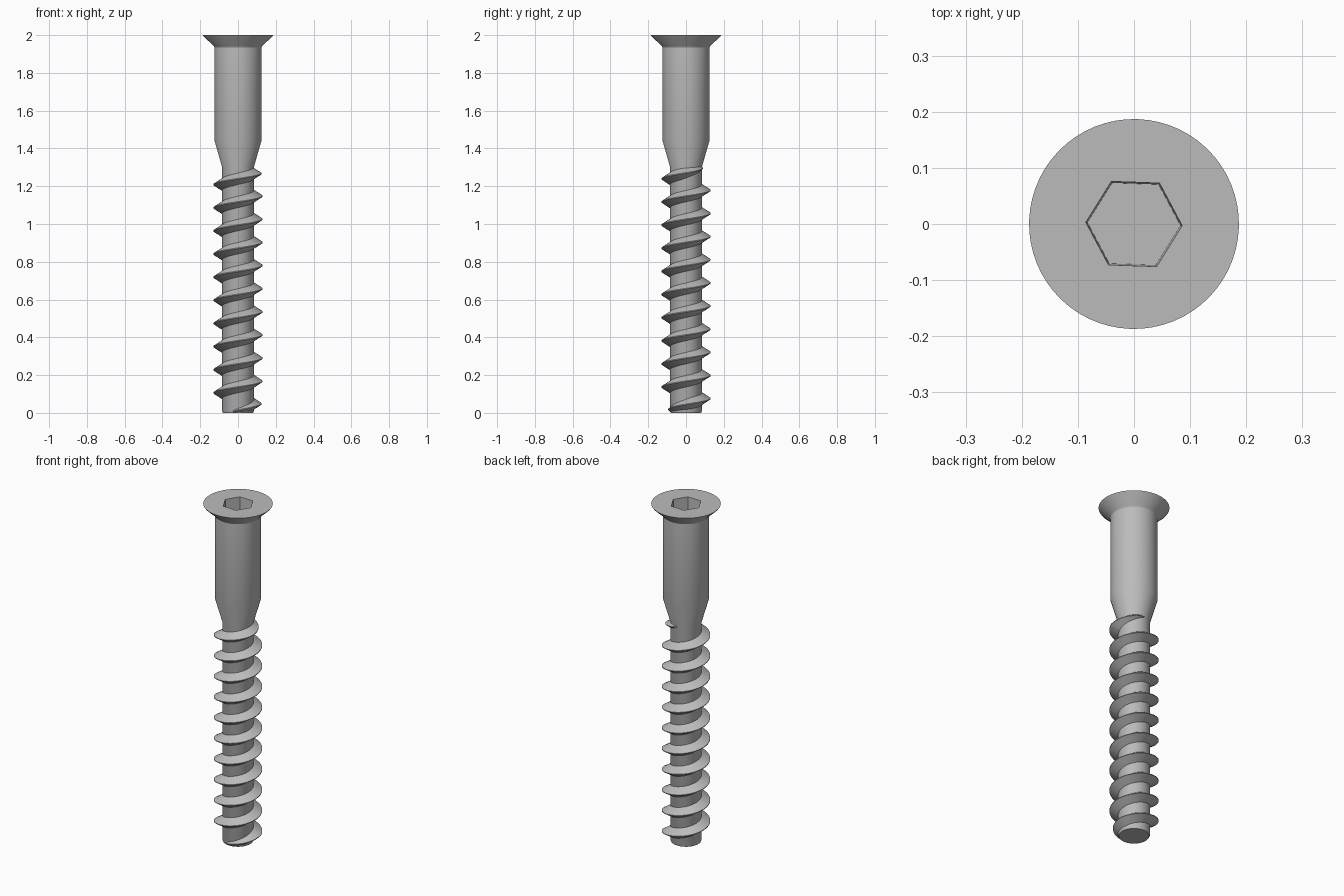
import bpy, bmesh
from math import pi, cos, radians, tau

SEGMENTS = 60
TWIST = radians(-2)

cube = bpy.data.objects.get("Cube")
if cube:
    bpy.data.objects.remove(cube, do_unlink=True)

steel = bpy.data.materials.new("grey_steel")
steel.use_nodes = True
GREY = (0.5, 0.5, 0.5, 1)
steel.diffuse_color = GREY
steel.node_tree.nodes["Principled BSDF"].inputs["Base Color"].default_value = GREY


def polar(radius, angle, z):
    from math import sin
    return (radius * cos(angle), radius * sin(angle), z)


def hexagon(corner_radius, angle):
    """Radius of a hexagon's outline at the given angle."""
    return corner_radius * cos(pi / 6) / cos(angle % (pi / 3) - pi / 6)


def skin(bm, rows, wrap):
    """Join neighbouring rows of vertices with quads."""
    for low, high in zip(rows, rows[1:]):
        count = len(low)
        for i in range(count if wrap else count - 1):
            j = (i + 1) % count
            bm.faces.new((low[i], low[j], high[j], high[i]))


def finish(name, bm):
    bmesh.ops.recalc_face_normals(bm, faces=bm.faces)
    mesh = bpy.data.meshes.new(name)
    bm.to_mesh(mesh)
    bm.free()
    mesh.materials.append(steel)
    obj = bpy.data.objects.new(name, mesh)
    bpy.context.collection.objects.link(obj)
    bpy.ops.object.select_all(action='DESELECT')
    obj.select_set(True)
    bpy.context.view_layer.objects.active = obj
    bpy.ops.object.shade_smooth_by_angle(angle=radians(30))
    return obj


# Body: core, tapered neck, shank, countersunk head and hexagonal socket
outline = [(0.08, 0), (0.084, 0.008), (0.084, 1.3), (0.124, 1.44),
           (0.124, 1.935), (0.13, 1.945), (0.183, 1.993), (0.187, 2)]
socket = [(0.086, 2), (0.083, 1.9)]
bm = bmesh.new()
rows = []
for profile, is_hex in ((outline, False), (socket, True)):
    for radius, z in profile:
        row = []
        for i in range(SEGMENTS):
            a = tau * i / SEGMENTS
            r = hexagon(radius, a) if is_hex else radius
            row.append(bm.verts.new(polar(r, a + TWIST, z)))
        rows.append(row)
skin(bm, rows, True)
bm.faces.new(rows[0])
bm.faces.new(rows[-1])
finish("screw_body", bm)

# Thread: right-handed triangular ridge that fades out at both ends
PITCH, BASE_Z = 0.1225, 0.045
CORE, CREST, HALF = 0.078, 0.13, 0.034
start, turns = -0.3, 10.55
steps = int(turns * SEGMENTS)
bm = bmesh.new()
rows = []
for i in range(steps + 1):
    turn = start + turns * i / steps
    fade = min(1, (turn - start) / 0.35, (start + turns - turn) / 0.3)
    z = BASE_Z + PITCH * turn
    half = HALF * (0.3 + 0.7 * fade)
    crest = CORE + 0.008 + (CREST - CORE - 0.008) * fade
    section = [(CORE, z - half), (crest, z - 0.002),
               (crest, z + 0.002), (CORE, z + half)]
    rows.append([bm.verts.new(polar(r, tau * turn, max(h, 0.002)))
                 for r, h in section])
skin(bm, rows, False)
for row in (rows[0], rows[-1]):
    bm.faces.new(row)
skin(bm, [[row[0] for row in rows], [row[-1] for row in rows]], False)
finish("screw_thread", bm)
